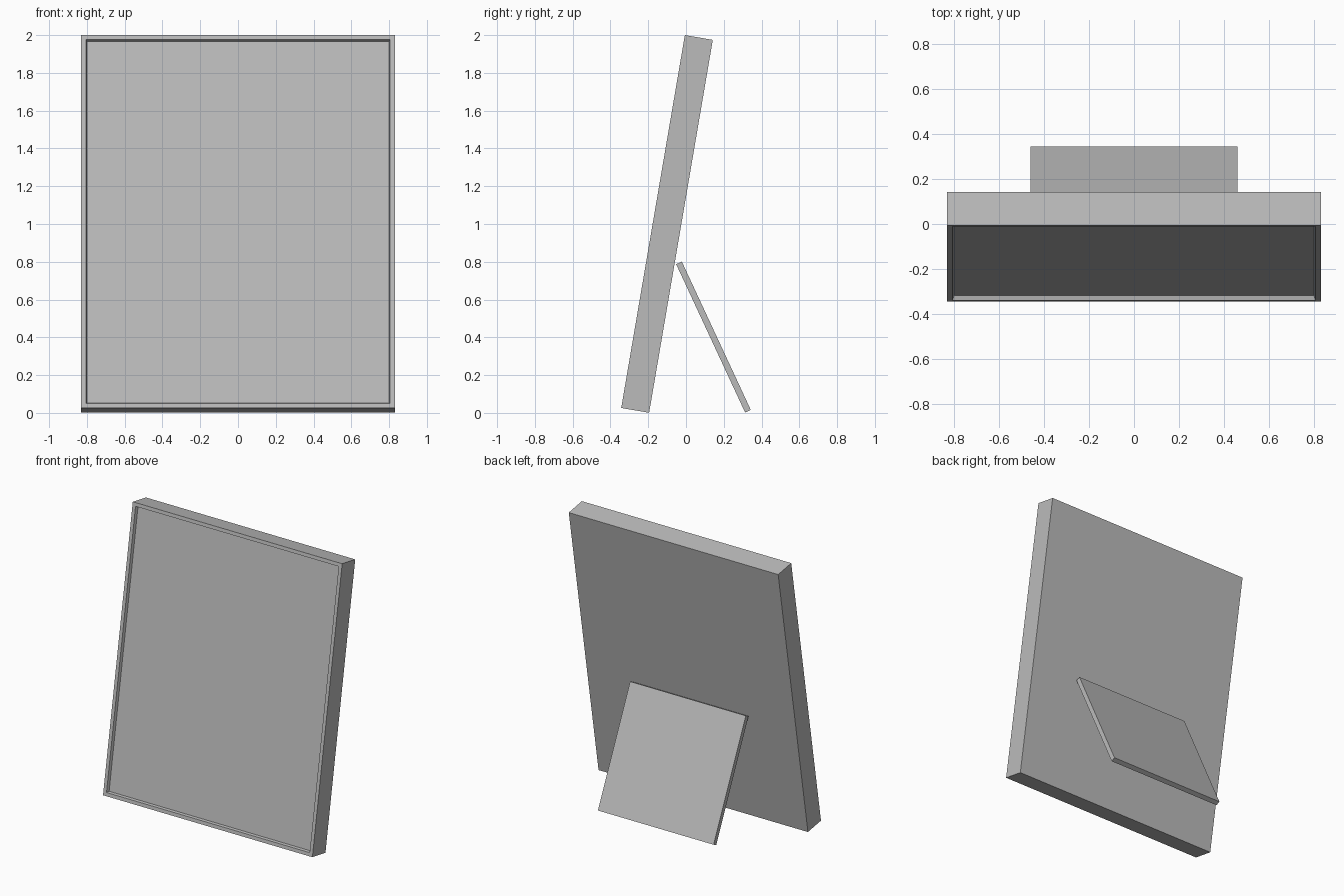
import bpy, bmesh
from math import atan2
from mathutils import Matrix, Vector

if "Cube" in bpy.data.objects:
    bpy.data.objects.remove(bpy.data.objects["Cube"], do_unlink=True)

# One plain grey for the whole piece
grey = bpy.data.materials.new("plain grey")
grey.use_nodes = True
grey.diffuse_color = (0.5, 0.5, 0.5, 1)
grey.node_tree.nodes["Principled BSDF"].inputs["Base Color"].default_value = (0.5, 0.5, 0.5, 1)


def leaning_panel(name, width, thickness, bottom, top, recess=None):
    """Slab whose front face runs from bottom to top, both given as (y, z)."""
    rise = Vector((top[0] - bottom[0], top[1] - bottom[1]))
    bm = bmesh.new()
    bmesh.ops.create_cube(bm, size=1)
    # Put the origin at the middle of the front bottom edge
    bmesh.ops.translate(bm, verts=bm.verts, vec=(0, 0.5, 0.5))
    bmesh.ops.scale(bm, verts=bm.verts, vec=(width, thickness, rise.length))
    if recess:
        border, slope, depth = recess
        bm.normal_update()
        front = [f for f in bm.faces if f.normal.y < -0.9]
        bmesh.ops.inset_region(bm, faces=front, thickness=border)
        bmesh.ops.inset_region(bm, faces=front, thickness=slope, depth=-depth)
    lean = Matrix.Rotation(-atan2(rise.x, rise.y), 4, 'X')
    bm.transform(Matrix.Translation((0, *bottom)) @ lean)
    mesh = bpy.data.meshes.new(name)
    bm.to_mesh(mesh)
    bm.free()
    mesh.materials.append(grey)
    obj = bpy.data.objects.new(name, mesh)
    bpy.context.collection.objects.link(obj)
    return obj


# Frame leaning back, with a shallow bevelled picture recess in front
leaning_panel("picture_frame", 1.66, 0.15, (-0.343, 0.026), (-0.006, 2.0),
              recess=(0.035, 0.009, 0.02))

# Prop behind the frame, leaning forward against it
leaning_panel("back_stand", 0.917, 0.033, (0.313, 0.002), (-0.052, 0.787))
